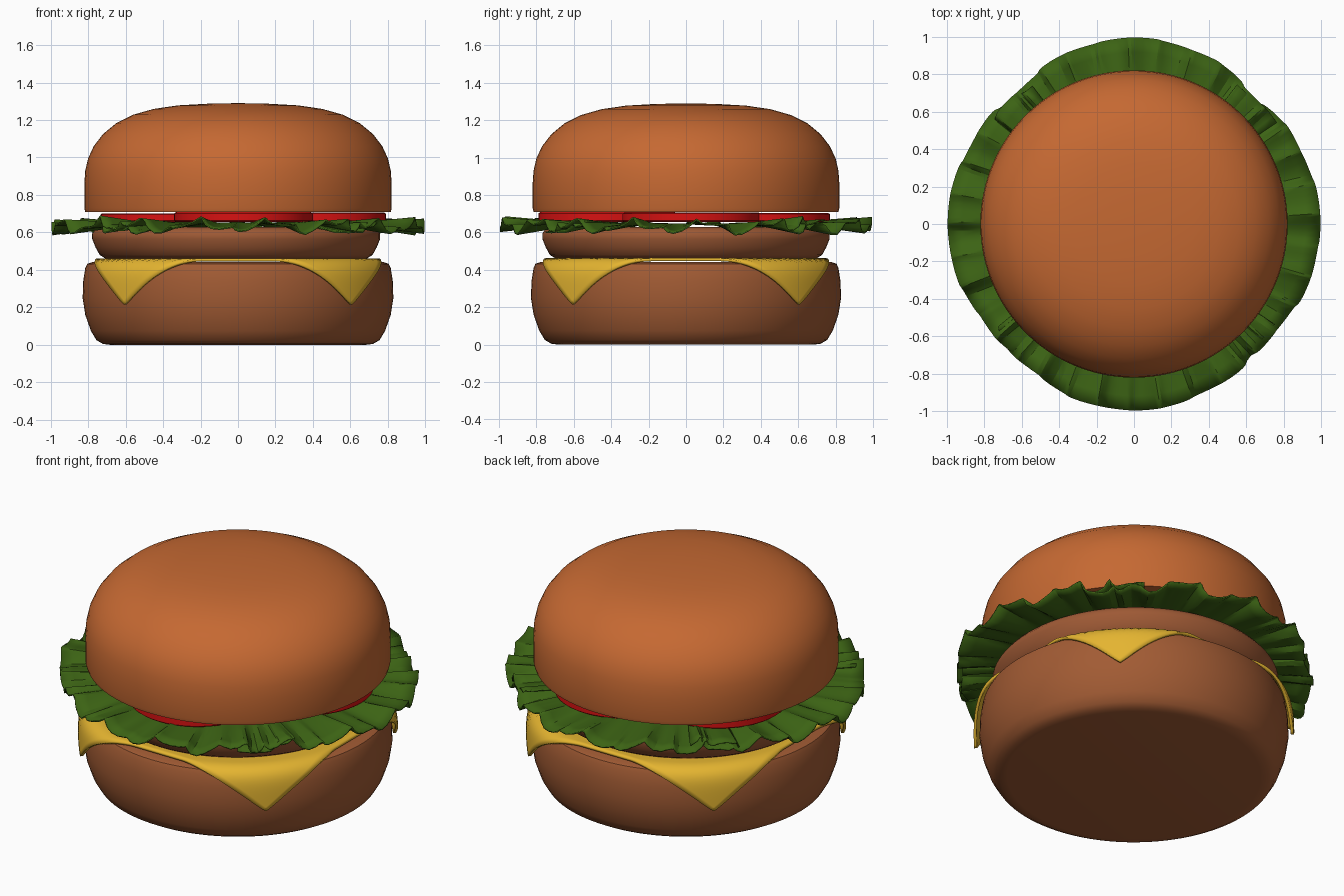
import bpy, bmesh, math

if "Cube" in bpy.data.objects:
    bpy.data.objects.remove(bpy.data.objects["Cube"])

def material(name, rgb):
    m = bpy.data.materials.new(name)
    m.diffuse_color = (*rgb, 1)
    m.use_nodes = True
    m.node_tree.nodes["Principled BSDF"].inputs["Base Color"].default_value = m.diffuse_color
    return m

CRUST = material("toasted crust", (0.56, 0.14, 0.032))
HEEL = material("lower bun brown", (0.36, 0.105, 0.034))
MEAT = material("grilled meat", (0.34, 0.10, 0.035))
CHEESE = material("yellow cheese", (0.78, 0.46, 0.03))
LEAF = material("green leaf", (0.045, 0.125, 0.007))
RED = material("tomato red", (0.68, 0.006, 0.006))

def finish(name, bm, mat, angle=40):
    me = bpy.data.meshes.new(name)
    bm.to_mesh(me)
    bm.free()
    me.materials.append(mat)
    ob = bpy.data.objects.new(name, me)
    bpy.context.collection.objects.link(ob)
    bpy.ops.object.select_all(action='DESELECT')
    ob.select_set(True)
    bpy.context.view_layer.objects.active = ob
    bpy.ops.object.shade_smooth_by_angle(angle=math.radians(angle))
    return ob

def lathe(name, profile, mat, centre=(0, 0), n=96):
    """Revolve (radius, height) points that start and end on the axis."""
    bm = bmesh.new()
    vs = [bm.verts.new((r, 0, z)) for r, z in profile]
    es = [bm.edges.new(p) for p in zip(vs, vs[1:])]
    bmesh.ops.spin(bm, geom=vs + es, cent=(0, 0, 0), axis=(0, 0, 1),
                   angle=math.tau, steps=n, use_duplicate=False)
    bmesh.ops.remove_doubles(bm, verts=bm.verts, dist=0.0005)
    bmesh.ops.recalc_face_normals(bm, faces=bm.faces)
    bmesh.ops.translate(bm, verts=bm.verts, vec=(*centre, 0))
    return finish(name, bm, mat)

def sheet(name, nu, nv, fn, mat, thick, offset, angle=40):
    """Grid surface through fn(u, v), given thickness."""
    bm = bmesh.new()
    g = [[bm.verts.new(fn(i / nu, j / nv)) for j in range(nv + 1)] for i in range(nu + 1)]
    for i in range(nu):
        for j in range(nv):
            bm.faces.new((g[i][j], g[i + 1][j], g[i + 1][j + 1], g[i][j + 1]))
    ob = finish(name, bm, mat, angle)
    s = ob.modifiers.new("thickness", 'SOLIDIFY')
    s.thickness, s.offset = thick, offset
    return ob

# Buns and patty
lathe("bottom_bun", [(0, 0), (0.68, 0), (0.72, 0.005), (0.755, 0.025), (0.785, 0.075),
                     (0.815, 0.16), (0.829, 0.25), (0.826, 0.34), (0.815, 0.41),
                     (0.805, 0.432), (0.78, 0.441), (0, 0.441)], HEEL)
lathe("patty", [(0, 0.462), (0.70, 0.462), (0.728, 0.48), (0.75, 0.52), (0.768, 0.565),
                (0.768, 0.595), (0.75, 0.618), (0.71, 0.628), (0, 0.628)], MEAT, (-0.01, 0))
lathe("top_bun", [(0, 0.71), (0.815, 0.71), (0.82, 0.73), (0.82, 0.86), (0.815, 0.93),
                  (0.80, 0.995), (0.77, 1.06), (0.72, 1.125), (0.65, 1.183), (0.56, 1.228),
                  (0.45, 1.259), (0.32, 1.278), (0.16, 1.287), (0, 1.29)], CRUST)

# Square cheese slice whose corners fold down over the lower bun
def cheese_point(u, v):
    x, y = (2 * u - 1) * 0.75, (2 * v - 1) * 0.75
    k = 1 - 0.03 * abs((2 * u - 1) * (2 * v - 1)) ** 8
    x, y = x * k, y * k
    r = math.hypot(x, y)
    d = max(0, r - 0.77)
    if d == 0:
        return x, y, 0.446
    s = (0.77 + 0.075 * (1 - math.exp(-d / 0.04))) / r
    return x * s, y * s, 0.446 - (math.hypot(d, 0.03) - 0.03)

sheet("cheese_slice", 56, 56, cheese_point, CHEESE, 0.016, 1)

# Four overlapping lettuce leaves, ruffled most where they meet
for k in range(4):
    def leaf_point(u, v, k=k):
        t = 2 * u - 1
        a = k * math.pi / 2 + t * math.radians(54)
        edge = max(0, (v - 0.3) / 0.7)
        rim = 0.995 - 0.075 * abs(t) ** 1.6 + 0.014 * math.sin(13 * t + 2 * k) * abs(t)
        r = 0.45 + (rim - 0.45) * v
        wave = (0.55 * math.sin(15 * t + 1.7 * k) + 0.35 * math.sin(34 * t + k)
                + 0.25 * math.sin(57 * t + 2.3 * k) * abs(t))
        z = 0.645 + 0.05 * wave * edge - 0.012 * edge + 0.004 * (k % 2)
        a += 0.02 * edge * math.sin(34 * t + k + 1)
        return r * math.cos(a), r * math.sin(a), z
    sheet("lettuce_leaf_%d" % (k + 1), 72, 7,
          lambda u, v, f=leaf_point: f(1 - u, 1 - v), LEAF, 0.008, 0, 25)

# Tomato slices under the top bun
for i, deg in enumerate((-86, 4, 72, 150)):
    a = math.radians(deg)
    top = 0.708 - 0.002 * i
    lathe("tomato_slice_%d" % (i + 1), [(0, 0.655), (0.36, 0.655), (0.37, 0.663),
                                        (0.37, top - 0.006), (0.36, top), (0, top)],
          RED, (0.42 * math.cos(a), 0.42 * math.sin(a)), 48)
